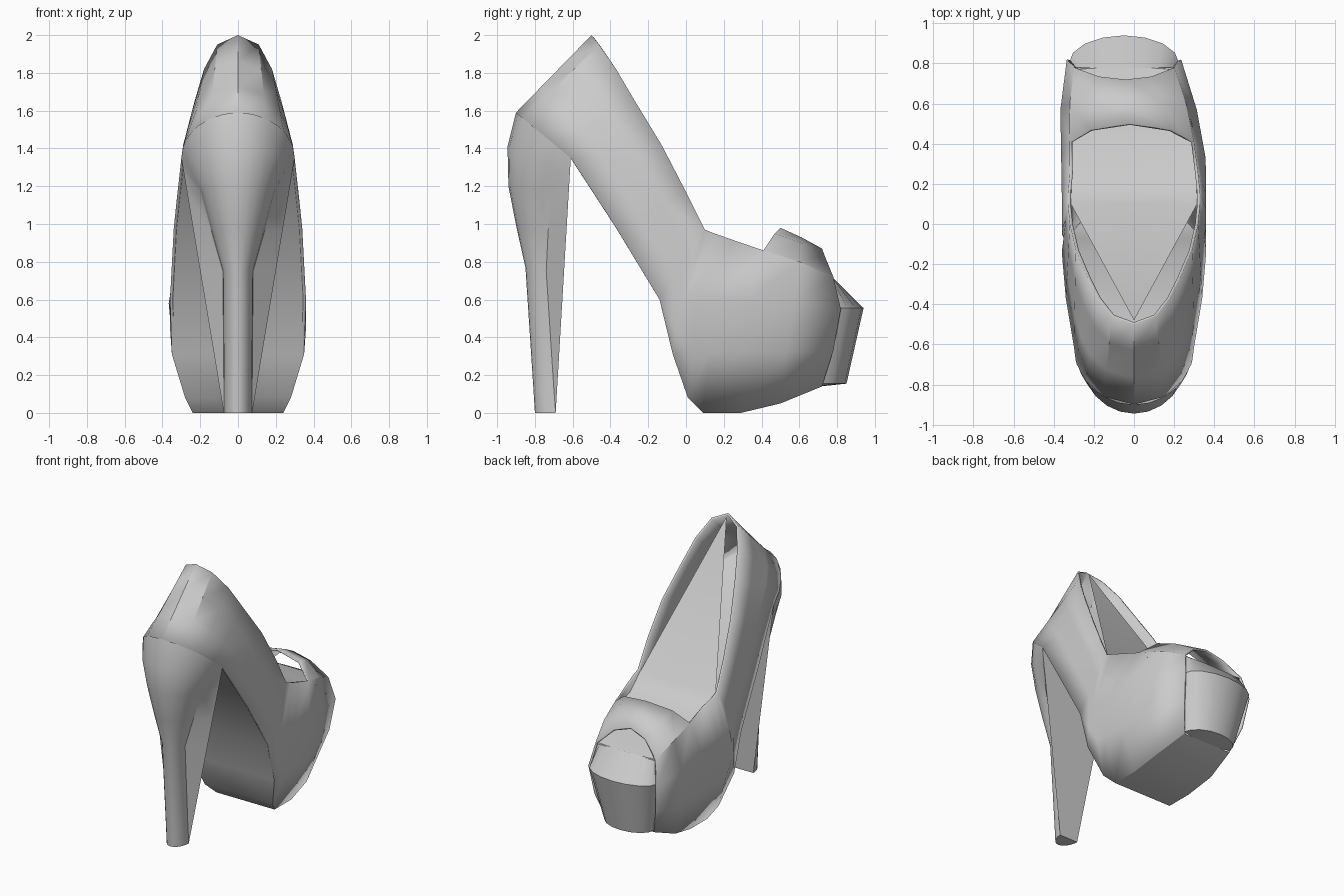
import bpy, bmesh
from math import sin, cos, pi, radians
from mathutils import Vector

cube = bpy.data.objects.get("Cube")
if cube:
    bpy.data.objects.remove(cube, do_unlink=True)

grey = bpy.data.materials.new("plain grey")
grey.use_nodes = True
grey.diffuse_color = (0.6, 0.6, 0.6, 1)
grey.node_tree.nodes["Principled BSDF"].inputs["Base Color"].default_value = (0.6, 0.6, 0.6, 1)


def place(p, side):
    """Mirror a half-model point and lean the toe towards -x."""
    lean = min(max((p[1] - 0.3) / 0.5, 0), 1)
    return Vector((p[0] * side - 0.05 * lean, p[1], p[2]))


def build(name, grids, thickness=0):
    """Make a two-sided symmetric object from half grids of points."""
    bm = bmesh.new()
    for side in (1, -1):
        for rows in grids:
            verts = [[bm.verts.new(place(p, side)) for p in row] for row in rows]
            for a, b in zip(verts, verts[1:]):
                for j in range(len(a) - 1):
                    face = (a[j], b[j], b[j + 1], a[j + 1])
                    bm.faces.new(face[::side])
    bmesh.ops.remove_doubles(bm, verts=bm.verts, dist=0.0005)
    bmesh.ops.dissolve_degenerate(bm, edges=bm.edges, dist=0.0005)
    mesh = bpy.data.meshes.new(name)
    bm.to_mesh(mesh)
    bm.free()
    mesh.materials.append(grey)
    obj = bpy.data.objects.new(name, mesh)
    bpy.context.collection.objects.link(obj)
    bpy.ops.object.select_all(action="DESELECT")
    obj.select_set(True)
    bpy.context.view_layer.objects.active = obj
    bpy.ops.object.shade_smooth_by_angle(angle=radians(32))
    if thickness:
        mod = obj.modifiers.new("thickness", "SOLIDIFY")
        mod.thickness = thickness
        mod.offset = -1
    return obj


def ruled(bottom, top):
    """Four evenly spaced points from the sole edge to the topline."""
    return [Vector(bottom).lerp(Vector(top), i / 3) for i in range(4)]


def counter_edge(t):
    """Curved seam between the heel and the upper."""
    return (0.3 * cos(t), -0.61 - 0.29 * sin(t), 1.35 + 0.24 * sin(t))


# Upper: back and sides, as columns from sole edge to topline
throat = [(0.24, 0.29, 0), (0.35, 0.3, 0.32), (0.36, 0.33, 0.6),
          (0.31, 0.41, 0.86), (0.2, 0.47, 0.95), (0, 0.5, 0.98)]
sides = [
    ruled(counter_edge(pi / 2), (0, -0.5, 2.0)),
    ruled(counter_edge(pi / 3), (0.11, -0.46, 1.95)),
    ruled(counter_edge(pi / 5), (0.18, -0.37, 1.82)),
    ruled(counter_edge(pi / 10), (0.23, -0.27, 1.65)),
    ruled(counter_edge(0), (0.29, -0.13, 1.42)),
    ruled((0.34, -0.37, 0.98), (0.32, 0.0, 1.17)),
    ruled((0.36, -0.14, 0.6), (0.33, 0.1, 0.97)),
    [(0.35, -0.07, 0.31), (0.36, -0.05, 0.45), (0.36, -0.02, 0.6), (0.33, 0.1, 0.97)],
    [(0.28, 0.01, 0.08), (0.35, 0.03, 0.32), (0.36, 0.07, 0.6), (0.33, 0.15, 0.95)],
    [(0.24, 0.09, 0), (0.35, 0.12, 0.32), (0.36, 0.15, 0.6), (0.32, 0.25, 0.915)],
    throat[:4],
]

# Upper: vamp arching over the toes to the open toe
vamp = [
    throat,
    [(0.24, 0.5, 0.05), (0.32, 0.53, 0.32), (0.34, 0.57, 0.58),
     (0.29, 0.6, 0.8), (0.17, 0.61, 0.9), (0, 0.61, 0.93)],
    [(0.2, 0.72, 0.14), (0.26, 0.78, 0.33), (0.285, 0.82, 0.55),
     (0.25, 0.78, 0.72), (0.13, 0.735, 0.83), (0, 0.72, 0.87)],
]
build("upper", [sides, vamp], thickness=0.015)

# Sole: underside spanning between the lower edges
edge = [column[0] for column in sides + vamp[1:]]
build("sole", [[[(0, p[1], p[2]), p] for p in edge]])

# Insole: flat ramp from the back of the shoe to the toes
ramp = [(0, -0.48, 1.98), (0.315, 0.1, 0.95), (0.31, 0.22, 0.85),
        (0.31, 0.5, 0.79), (0.24, 0.78, 0.71)]
build("insole", [[[p, (0, p[1], p[2])] for p in ramp]])

# Toe platform: rounded block showing through the open toe
levels = [(0.1, 0.71, 0, 0.14), (0.2, 0.72, 0.13, 0.155),
          (0.275, 0.8, 0.14, 0.555), (0.24, 0.765, 0.015, 0.715)]
toe = []
for i in range(5):
    t = i * pi / 8
    toe.append([(w * cos(t), y + d * sin(t), z) for w, y, d, z in levels])
build("toe_platform", [toe])

# Heel: rounded back with a flat tapering front; side x, side y, side z, back y, back z
profile = [(0.075, -0.69, 0, -0.8, 0), (0.075, -0.7, 0.13, -0.808, 0.13),
           (0.08, -0.74, 0.75, -0.85, 0.77), (0.14, -0.73, 0.96, -0.897, 0.98),
           (0.2, -0.71, 1.17, -0.94, 1.2), (0.27, -0.65, 1.27, -0.945, 1.41),
           (0.3, -0.61, 1.35, -0.9, 1.59)]
heel = [[(0, -0.74, 0)] * 9]
for x, y, z, back, back_z in profile:
    k = z / 1.35
    corner = (0.075 + 0.225 * k, -0.69 + 0.08 * k, z)
    ring = [(0, corner[1], z), corner]
    for i in range(7):
        s = sin(i * pi / 12)
        ring.append((x * cos(i * pi / 12), y + (back - y) * s, z + (back_z - z) * s))
    heel.append(ring)
build("heel", [heel])
